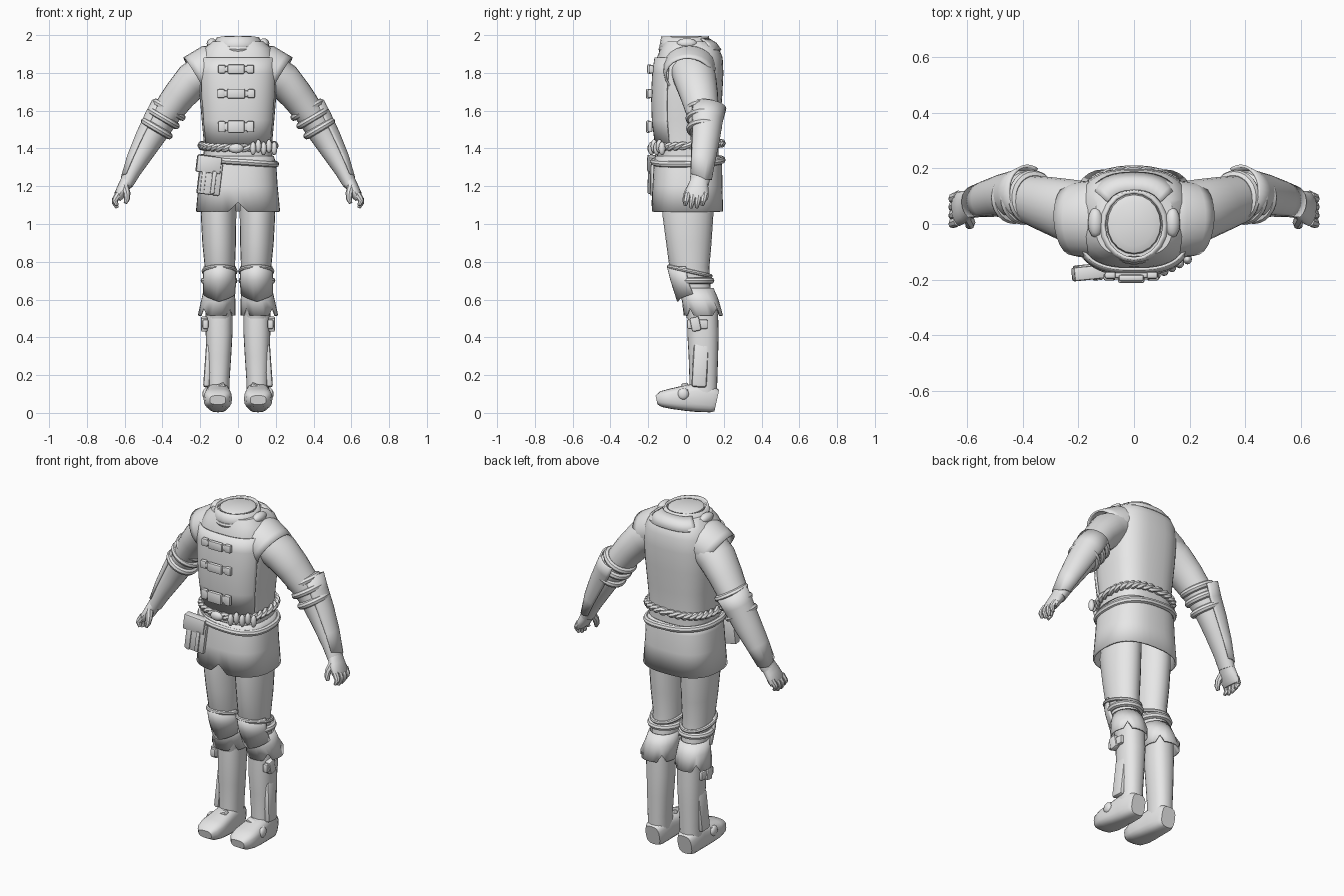
import bpy, bmesh, math
from mathutils import Vector, Matrix

cube = bpy.data.objects.get("Cube")
if cube:
    bpy.data.objects.remove(cube)

grey = bpy.data.materials.new("plain grey")
grey.use_nodes = True
grey.diffuse_color = (0.8, 0.8, 0.8, 1)
grey.node_tree.nodes["Principled BSDF"].inputs["Base Color"].default_value = (0.8, 0.8, 0.8, 1)


def finish(name, bm, thick=0.0, angle=40):
    """Turn a bmesh into a smooth shaded object."""
    bmesh.ops.recalc_face_normals(bm, faces=bm.faces)
    mesh = bpy.data.meshes.new(name)
    bm.to_mesh(mesh)
    bm.free()
    mesh.materials.append(grey)
    obj = bpy.data.objects.new(name, mesh)
    bpy.context.collection.objects.link(obj)
    if thick:
        mod = obj.modifiers.new("thickness", "SOLIDIFY")
        mod.thickness = thick
        mod.offset = 0
    bpy.ops.object.select_all(action="DESELECT")
    bpy.context.view_layer.objects.active = obj
    obj.select_set(True)
    bpy.ops.object.shade_smooth_by_angle(angle=math.radians(angle))


def loft(name, rings, s=1, n=24, power=2.0, flat=True, ref=(0, 1, 0), arc=None,
         caps=True, loop=False, jag=None, thick=0.0):
    """Skin rings (x, y, z, half width, half depth); arc gives a partial shell."""
    bm = bmesh.new()
    rows = []
    pts = [Vector(r[:3]) for r in rings]
    last = len(pts) - 1
    a0, a1 = [math.radians(d) for d in (arc or (0, 360))]
    count = n + 1 if arc else n
    for k, r in enumerate(rings):
        u, v = Vector((1, 0, 0)), Vector((0, 1, 0))
        if not flat:
            ahead = pts[(k + 1) % len(pts)] if loop else pts[min(k + 1, last)]
            t = (ahead - pts[k - 1 if loop else max(k - 1, 0)]).normalized()
            u = Vector(ref).cross(t).normalized()
            v = t.cross(u)
        row = []
        for i in range(count):
            th = a0 + (a1 - a0) * i / n
            c, d = math.cos(th), math.sin(th)
            p = pts[k] + u * math.copysign(abs(c) ** (2 / power), c) * r[3] \
                + v * math.copysign(abs(d) ** (2 / power), d) * r[4]
            if jag and k == last:
                p.z += jag(i, th)
            row.append(bm.verts.new((p.x * s, p.y, p.z)))
        rows.append(row)
    for k in range(len(rows) if loop else last):
        lo, hi = rows[k], rows[(k + 1) % len(rows)]
        for i in range(n):
            j = i + 1 if arc else (i + 1) % n
            bm.faces.new((lo[i], lo[j], hi[j], hi[i]))
    if caps and not arc and not loop:
        bm.faces.new(rows[0][::-1])
        bm.faces.new(rows[-1])
    finish(name, bm, thick)


def cord(name, path, r, s=1, loop=False, n=8, ref=(0, 0, 1)):
    loft(name, [(*p, r, r) for p in path], s, n, flat=False, ref=ref, loop=loop)


def box(name, at, size, turn=(0, 0, 0), s=1, bevel=0.008):
    bm = bmesh.new()
    bmesh.ops.create_cube(bm, size=1, matrix=Matrix.Diagonal((*size, 1)))
    bmesh.ops.bevel(bm, geom=bm.edges[:], offset=bevel, segments=2, affect="EDGES", profile=0.5)
    rot = Matrix.Rotation(turn[2], 4, "Z") @ Matrix.Rotation(turn[1] * s, 4, "Y") @ Matrix.Rotation(turn[0], 4, "X")
    bmesh.ops.transform(bm, verts=bm.verts[:], matrix=Matrix.Translation((at[0] * s, at[1], at[2])) @ rot)
    finish(name, bm)


def ball(name, at, size, s=1):
    bm = bmesh.new()
    bmesh.ops.create_uvsphere(bm, u_segments=12, v_segments=8, radius=1,
                              matrix=Matrix.Translation((at[0] * s, at[1], at[2])) @ Matrix.Diagonal((*size, 1)))
    finish(name, bm, angle=60)


def ellipse(x, y, z, a, b, tilt=0.0, count=28):
    """Closed path; tilt lowers its back."""
    turns = [math.tau * i / count for i in range(count)]
    return [(x + a * math.cos(t), y + b * math.sin(t), z - tilt * math.sin(t)) for t in turns]


def waist(z, a, b, wave, count=64):
    """Closed waist path; wave returns (outward, upward) shifts."""
    out = []
    for i in range(count):
        th = math.tau * i / count
        o, h = wave(th)
        c, d = math.cos(th), math.sin(th)
        out.append((math.copysign(abs(c) ** 0.8, c) * (a + o),
                    0.01 + math.copysign(abs(d) ** 0.8, d) * (b + o), z + h))
    return out


# Torso, chest panel and collar
body = [(0, .01, 1.28, .185, .165), (0, .01, 1.42, .18, .162), (0, .007, 1.55, .192, .175),
        (0, .01, 1.68, .203, .182), (0, .016, 1.8, .208, .182), (0, .02, 1.88, .2, .174),
        (0, .02, 1.93, .178, .155), (0, .012, 1.965, .14, .128)]
loft("torso", body, n=40, power=2.8)
loft("chest_panel", [(x, y, z, a + .004, b + .008) for x, y, z, a, b in body[1:6]],
     n=24, power=2.8, arc=(208, 332), thick=.01)
loft("neck_stump", [(0, 0, 1.9, .1, .11), (0, 0, 1.96, .1, .11), (0, 0, 1.985, .095, .105),
                    (0, 0, 1.995, .07, .08)], n=20)
loft("collar", [(0, .0, 1.92, .13, .135), (0, -.005, 1.95, .122, .128), (0, -.005, 1.985, .108, .12)], n=20,
     caps=False, thick=.012, jag=lambda i, th: .008 * abs(math.sin(th)))
loft("collar_flap", [(0, .0, 1.98, .112, .122), (0, .015, 1.955, .15, .145), (0, .02, 1.92, .178, .165)],
     n=12, power=2.5, arc=(35, 145), thick=.008)
cord("collar_roll", [(.112 * math.cos(a), -.005 - .125 * math.sin(a), 1.95 - .025 * math.sin(a))
                     for a in [math.pi * i / 14 for i in range(15)]], .016)
for y, z, w, h in ((-.184, 1.82, .18, .05), (-.19, 1.69, .19, .052), (-.19, 1.515, .18, .065)):
    box("chest_strap", (-.01, y, z), (w, .02, h * .65))
    box("chest_buckle", (-.01, y - .01, z), (w * .5, .024, h))
    for side in (-1, 1):
        box("strap_end", (-.01 + side * w * .42, y, z), (.04, .026, h * .9))

# Skirt with a front notch
loft("skirt", [(0, .01, 1.36, .185, .168), (0, .01, 1.31, .198, .176), (0, .008, 1.2, .205, .18),
               (0, .007, 1.065, .218, .184)], n=40, power=2.6, caps=False, thick=.01,
     jag=lambda i, th: .05 if i == 30 else 0)

# Braided waist rope and slanted belt
for k in range(2):
    cord("waist_braid", waist(1.415, .193, .178, lambda th: (
        .009 * math.cos(16 * th + k * math.pi), .01 * math.sin(16 * th + k * math.pi) + .012 * math.sin(th)), 128),
        .014, loop=True, n=6)
cord("slanted_belt", waist(1.335, .2, .182, lambda th: (0, -.018 * math.cos(th) + .005 * math.sin(th))),
     .018, loop=True)
ball("belt_clasp", (-.01, -.185, 1.4), (.04, .02, .026))
for i in range(5):
    ball("belt_bead", (.08 + .028 * i, -.183 + .014 * i, 1.4 + .012 * (i % 2)), (.016, .018, .036))

# Hip pouch
box("pouch_body", (-.15, -.168, 1.24), (.12, .05, .17), (0, .12, .1))
box("pouch_flap", (-.155, -.175, 1.315), (.13, .05, .09), (0, .12, .1))
for x in (-.185, -.13):
    box("pouch_strap", (x, -.196, 1.22), (.022, .012, .12), (0, .12, .1), bevel=.004)

arm = [(.16, .035, 1.81, .1, .115), (.24, .05, 1.76, .098, .112), (.31, .07, 1.68, .088, .1),
       (.385, .09, 1.58, .078, .085), (.435, .1, 1.5, .074, .076), (.5, .092, 1.39, .062, .066),
       (.56, .08, 1.28, .046, .056), (.592, .07, 1.21, .036, .05)]

for s, side in ((1, "left"), (-1, "right")):
    # Arm, shoulder cap and shoulder knob
    loft(side + "_arm", arm, s, flat=False)
    loft(side + "_shoulder_cap", [(.08, .02, 1.85, .1, .132), (.145, .018, 1.83, .115, .134),
                                  (.2, .016, 1.8, .111, .13), (.228, .014, 1.783, .112, .122)],
         s, flat=False, caps=False, thick=.01)
    ball(side + "_shoulder_knob", (.138, .005, 1.955), (.028, .055, .028), s)

    # Forearm guard with a flared elbow end, and arm wraps
    loft(side + "_forearm_guard", [(.378, .115, 1.62, .08, .094), (.415, .107, 1.55, .08, .083),
                                   (.47, .1, 1.45, .072, .074), (.53, .087, 1.34, .057, .064),
                                   (.575, .076, 1.25, .044, .056)],
         s, n=16, flat=False, arc=(60, 240), thick=.01,
         jag=lambda i, th: -.03 * (1 - abs(i - 8) / 8))
    for x, z, r in ((.365, 1.605, .08), (.395, 1.56, .079), (.43, 1.505, .076)):
        t = Vector((.5, 0, -.85)).normalized()
        u = Vector((0, 1, 0)).cross(t)
        hoop = [Vector((x, .095, z)) + u * r * math.cos(a) + Vector((0, r * math.sin(a), 0))
                for a in [math.tau * i / 24 for i in range(24)]]
        cord(side + "_arm_wrap", hoop, .019, s, loop=True, ref=t)

    # Hand with fingers and thumb
    loft(side + "_palm", [(.588, .07, 1.225, .036, .048), (.608, .062, 1.19, .032, .057),
                          (.63, .056, 1.15, .028, .064), (.638, .055, 1.13, .018, .058)], s, n=16, flat=False)
    for i in range(4):
        y, low = .1 - .03 * i, .012 * abs(i - 1.5)
        loft(side + "_finger", [(.632, y, 1.16, .018, .018), (.65, y - .006, 1.13, .017, .017),
                                (.652, y - .01, 1.105 + low, .015, .015),
                                (.64, y - .014, 1.08 + low, .009, .009)], s, n=8, flat=False)
    loft(side + "_thumb", [(.6, .03, 1.2, .022, .022), (.588, .006, 1.16, .019, .019),
                           (.588, -.004, 1.13, .015, .015), (.597, -.008, 1.11, .009, .009)], s, n=8, flat=False)

    # Leg
    loft(side + "_leg", [(.1, .02, 1.25, .088, .13), (.103, .01, 1.05, .094, .135), (.1, .015, .9, .089, .12),
                         (.096, .018, .77, .08, .106), (.096, .045, .66, .073, .085), (.1, .085, .5, .068, .08)], s)

    # Knee band, knee guard and flared cuff
    cord(side + "_knee_band", ellipse(.097, .02, .75, .085, .11, .025), .011, s, loop=True)
    cord(side + "_knee_strap", ellipse(.1, .047, .7, .08, .085), .018, s, loop=True)
    loft(side + "_knee_guard", [(.097, .02, .775, .083, .116), (.097, .027, .7, .084, .104),
                                (.1, .055, .63, .082, .097)], s, n=16, arc=(190, 350), thick=.01,
         jag=lambda i, th: -.04 * (1 - abs(i - 8) / 8))
    loft(side + "_boot_cuff", [(.1, .058, .66, .076, .084), (.104, .075, .6, .086, .093),
                               (.113, .092, .515, .096, .1)], s, n=24, caps=False, thick=.008,
         jag=lambda i, th: .04 if i % 6 == 3 else 0)

    # Boot and foot with a sole that rises to the toe
    loft(side + "_boot_shaft", [(.1, .09, .58, .072, .078), (.1, .09, .42, .071, .083), (.102, .092, .3, .066, .078),
                                (.104, .092, .18, .06, .074), (.105, .09, .07, .059, .073)], s, power=2.3)
    loft(side + "_foot", [(.105, .163, .065, .045, .058), (.105, .14, .07, .057, .068), (.105, .06, .082, .063, .077),
                          (.106, -.01, .078, .07, .067), (.107, -.08, .075, .075, .054), (.107, -.132, .073, .065, .042),
                          (.107, -.156, .068, .042, .024)], s, n=20, power=3, flat=False, ref=(0, 0, 1))
    box(side + "_foot_strap", (.12, -.005, .128), (.11, .035, .03), (.2, .35, 0), s)
    ball(side + "_foot_buckle", (.172, -.015, .1), (.016, .03, .03), s)

    # Boot straps and outer shin plate
    box(side + "_strap_plate", (.172, .06, .47), (.03, .11, .05), s=s)
    box(side + "_strap_buckle", (.178, .05, .47), (.035, .05, .075), (.2, 0, 0), s)
    box(side + "_shin_plate", (.16, .075, .25), (.034, .08, .23), (-.06, -.07, 0), s, .014)
